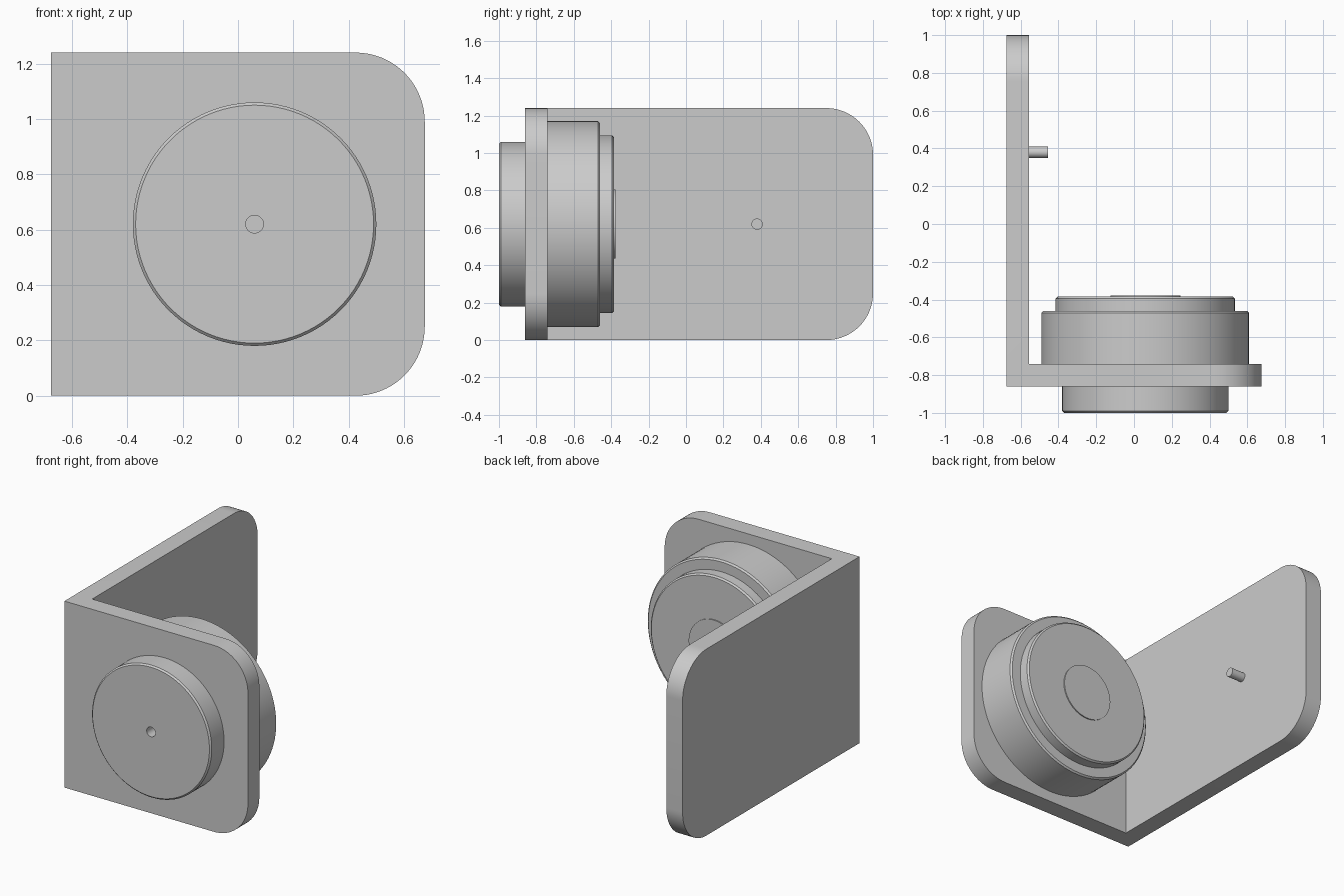
import bpy, bmesh, math
from mathutils import Vector, Matrix

cube = bpy.data.objects.get("Cube")
if cube:
    bpy.data.objects.remove(cube, do_unlink=True)

grey = bpy.data.materials.new("plain_grey")
grey.use_nodes = True
colour = (0.6, 0.6, 0.6, 1)
grey.diffuse_color = colour
grey.node_tree.nodes["Principled BSDF"].inputs["Base Color"].default_value = colour

W, H, T = 0.675, 1.24, 0.12        # half width, height, sheet thickness
FRONT, BACK, CORNER = -0.86, 1.0, 0.25
CX, CZ = 0.06, H / 2               # axis of the round parts


def finish(name, bm):
    bmesh.ops.recalc_face_normals(bm, faces=bm.faces)
    mesh = bpy.data.meshes.new(name)
    bm.to_mesh(mesh)
    bm.free()
    mesh.materials.append(grey)
    obj = bpy.data.objects.new(name, mesh)
    bpy.context.collection.objects.link(obj)
    bpy.ops.object.select_all(action='DESELECT')
    obj.select_set(True)
    bpy.context.view_layer.objects.active = obj
    bpy.ops.object.shade_smooth_by_angle(angle=math.radians(30))
    return obj


def lathe(name, profile, matrix, steps=96):
    """Spin (radius, height) points about local z, then place the part."""
    bm = bmesh.new()
    verts = [bm.verts.new((r, 0, h)) for r, h in profile]
    edges = [bm.edges.new(pair) for pair in zip(verts, verts[1:])]
    bmesh.ops.spin(bm, geom=verts + edges, cent=(0, 0, 0), axis=(0, 0, 1),
                   angle=math.tau, steps=steps, use_merge=True)
    bmesh.ops.remove_doubles(bm, verts=bm.verts, dist=0.0001)
    bm.transform(matrix)
    return finish(name, bm)


# L-shaped bracket with rounded free corners
bm = bmesh.new()
outline = [(-W, FRONT), (W, FRONT), (W, FRONT + T), (-W + T, FRONT + T),
           (-W + T, BACK), (-W, BACK)]
base = bm.faces.new([bm.verts.new((x, y, 0)) for x, y in outline])
top = bmesh.ops.extrude_face_region(bm, geom=[base])["geom"]
bmesh.ops.translate(bm, vec=(0, 0, H),
                    verts=[v for v in top if isinstance(v, bmesh.types.BMVert)])


def free_corner(edge):
    a, b = (v.co for v in edge.verts)
    at_end = all(abs(p.x - W) < 1e-4 or abs(p.y - BACK) < 1e-4 for p in (a, b))
    return at_end and abs(a.z - b.z) < 1e-4


bmesh.ops.bevel(bm, geom=[e for e in bm.edges if free_corner(e)], offset=CORNER,
                offset_type='OFFSET', segments=20, profile=0.5, affect='EDGES')
finish("bracket", bm)

# Round parts on the front sheet: local z runs along +y
along_y = Matrix.Translation((CX, 0, CZ)) @ Matrix.Rotation(-math.pi / 2, 4, 'X')
C = 0.01                           # small edge chamfer
lathe("front_cap", [(0, -0.9), (0.032, -0.9), (0.032, -1), (0.44 - C, -1),
                    (0.44, -1 + C), (0.44, FRONT), (0, FRONT)], along_y)
lathe("rear_housing", [(0, FRONT + T), (0.55, FRONT + T), (0.55, -0.46 - C),
                       (0.55 - C, -0.46), (0.475, -0.46), (0.475, -0.385 - C),
                       (0.475 - C, -0.385), (0.185, -0.385), (0.185, -0.378),
                       (0, -0.378)], along_y)

# Small pin on the inside of the side sheet: local z runs along +x
along_x = Matrix.Translation((-W + T, 0.38, CZ)) @ Matrix.Rotation(math.pi / 2, 4, 'Y')
lathe("side_pin", [(0, 0), (0.03, 0), (0.03, 0.1), (0, 0.1)], along_x, 32)
